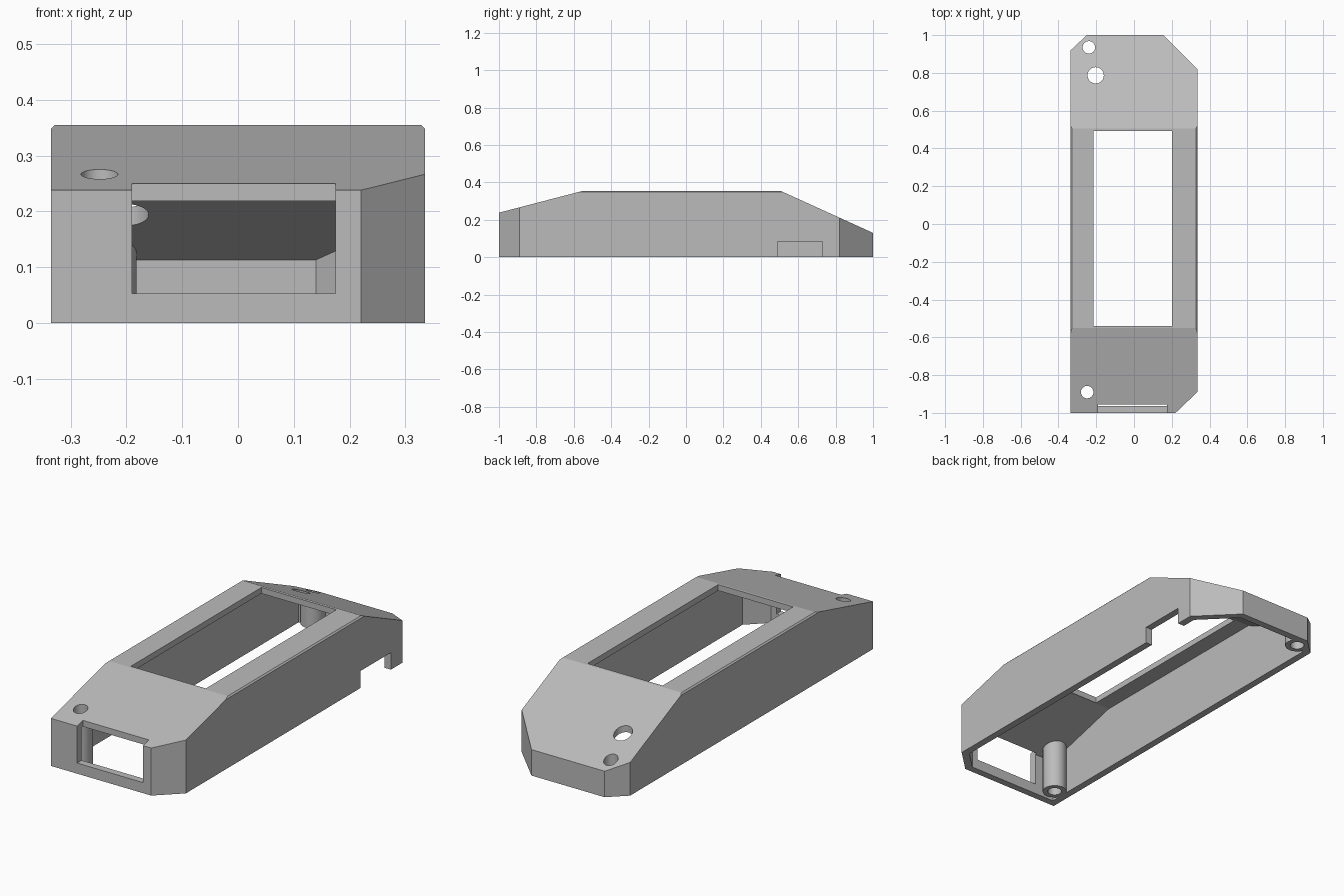
import bpy, bmesh, math
from mathutils import Vector

old = bpy.data.objects.get("Cube")
if old:
    bpy.data.objects.remove(old, do_unlink=True)

HALF_W, TOP = 0.335, 0.355
WALL, ROOF = 0.036, 0.03

grey = bpy.data.materials.new("light_grey_plastic")
grey.use_nodes = True
COLOUR = (0.5, 0.5, 0.5, 1)
grey.diffuse_color = COLOUR
grey.node_tree.nodes["Principled BSDF"].inputs["Base Color"].default_value = COLOUR


def finish(bm, name):
    bmesh.ops.recalc_face_normals(bm, faces=bm.faces)
    mesh = bpy.data.meshes.new(name)
    bm.to_mesh(mesh)
    bm.free()
    mesh.materials.append(grey)
    obj = bpy.data.objects.new(name, mesh)
    bpy.context.collection.objects.link(obj)
    return obj


def box_bm(lo, hi):
    bm = bmesh.new()
    bmesh.ops.create_cube(bm, size=1)
    for v in bm.verts:
        v.co = [lo[i] if v.co[i] < 0 else hi[i] for i in range(3)]
    return bm


def box(name, lo, hi):
    return finish(box_bm(lo, hi), name)


def cylinder(name, x, y, r):
    bm = bmesh.new()
    bmesh.ops.create_cone(bm, cap_ends=True, segments=48, radius1=r, radius2=r, depth=1)
    bmesh.ops.translate(bm, verts=bm.verts, vec=(x, y, 0.3))
    for v in bm.verts:
        v.co.z = -0.2 if v.co.z < 0.3 else 0.8
    return finish(bm, name)


def cut_block(name, inset, roof_inset, bottom, trim_edges):
    """Block with sloped roof ends and clipped corners, moved inward by the insets."""
    bm = box_bm((-HALF_W + inset, -1 + inset, bottom),
                (HALF_W - inset, 1 - inset, TOP - roof_inset))
    # a point on each plane, its outward normal, and the inset
    planes = [((0, -0.55, TOP), (0, -0.117, 0.45), roof_inset),
              ((0, 0.505, TOP), (0, 0.225, 0.495), roof_inset),
              ((0.22, -1, 0), (0.11, -0.115, 0), inset),
              ((0.155, 1, 0), (1, 1, 0), inset),
              ((-0.25, 1, 0), (-0.08, 0.085, 0), inset)]
    if trim_edges:
        planes += [((s * (HALF_W - 0.007), 0, TOP), (s, 0, 1), 0) for s in (-1, 1)]
    for point, normal, shift in planes:
        n = Vector(normal).normalized()
        bmesh.ops.bisect_plane(bm, geom=bm.verts[:] + bm.edges[:] + bm.faces[:], dist=1e-6,
                               plane_co=Vector(point) - n * shift, plane_no=n,
                               clear_outer=True)
        bmesh.ops.holes_fill(bm, edges=[e for e in bm.edges if e.is_boundary])
    return finish(bm, name)


def subtract(target, cutter):
    mod = target.modifiers.new("cut", 'BOOLEAN')
    mod.operation = 'DIFFERENCE'
    mod.solver = 'EXACT'
    mod.object = cutter
    bpy.context.view_layer.objects.active = target
    bpy.ops.object.modifier_apply(modifier=mod.name)
    bpy.data.objects.remove(cutter, do_unlink=True)


# Outer shell, and the cavity with the screw posts left standing in it
case = cut_block("enclosure_top", 0, 0, 0, True)
cavity = cut_block("cavity", WALL, ROOF, -0.1, False)
POSTS = [(-0.248, -0.89), (-0.239, 0.935)]
for x, y in POSTS:
    subtract(cavity, cylinder("screw_post", x, y, 0.057))
subtract(case, cavity)

# Display window, front port and side cable notch
subtract(case, box("window", (-0.215, -0.54, 0.2), (0.2, 0.492, 0.6)))
subtract(case, box("front_port", (-0.19, -1.2, 0.053), (0.175, -0.955, 0.25)))
subtract(case, box("side_notch", (0.25, 0.49, -0.1), (0.5, 0.73, 0.085)))

# Screw holes and the larger button hole
for x, y in POSTS:
    subtract(case, cylinder("screw_hole", x, y, 0.033))
subtract(case, cylinder("button_hole", -0.203, 0.787, 0.043))

bpy.ops.object.select_all(action='DESELECT')
case.select_set(True)
bpy.context.view_layer.objects.active = case
bpy.ops.object.shade_smooth_by_angle(angle=math.radians(12))
